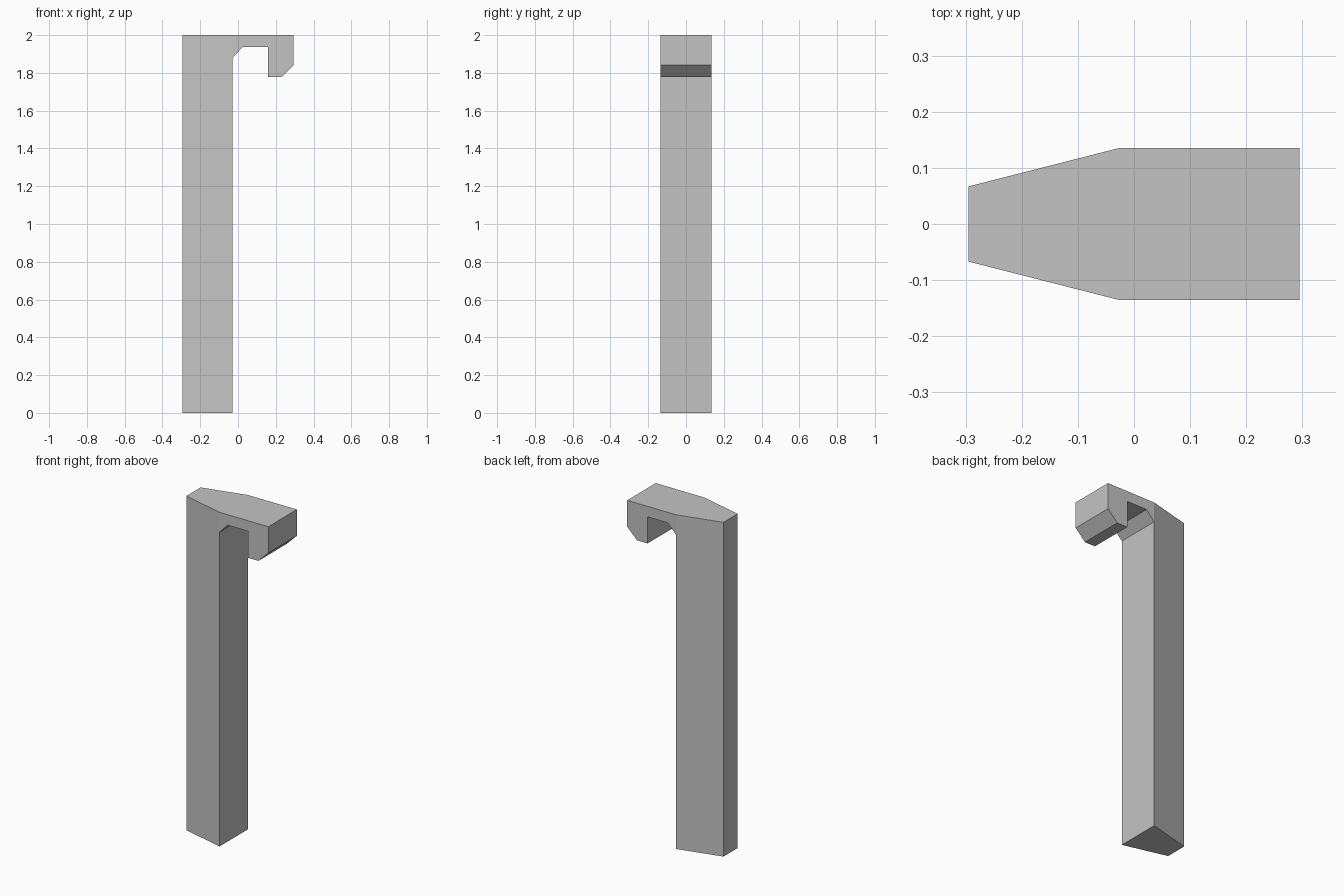
import bpy
import bmesh

cube = bpy.data.objects.get("Cube")
if cube:
    bpy.data.objects.remove(cube, do_unlink=True)

HALF = 0.135       # half depth of the hook and inner side of the post
NARROW = 0.067     # half depth at the outer edge of the post
OUTER, INNER, TIP = -0.295, -0.028, 0.295

# Side profiles (x, z), sharing the edge where the taper begins
post = [(OUTER, 0), (INNER, 0), (INNER, 1.88), (INNER, 2), (OUTER, 2)]
hook = [(INNER, 1.88), (0.025, 1.937), (0.16, 1.937), (0.16, 1.778),
        (0.23, 1.778), (TIP, 1.842), (TIP, 2), (INNER, 2)]
outline = post[:3] + hook[1:] + post[4:]

bm = bmesh.new()


def make_side(sign):
    """Add the tapered post face and flat hook face for one side."""
    verts = {}
    for x, z in outline:
        depth = NARROW if x == OUTER else HALF
        verts[x, z] = bm.verts.new((x, sign * depth, z))
    for profile in (post, hook):
        bm.faces.new([verts[p] for p in profile])
    return verts


front, back = make_side(-1), make_side(1)

# Join the two sides around the outline
for a, b in zip(outline, outline[1:] + outline[:1]):
    bm.faces.new((front[a], back[a], back[b], front[b]))
bmesh.ops.recalc_face_normals(bm, faces=bm.faces)

mesh = bpy.data.meshes.new("hooked_post")
bm.to_mesh(mesh)
bm.free()
hooked_post = bpy.data.objects.new("hooked_post", mesh)
bpy.context.collection.objects.link(hooked_post)

# Plain grey finish
grey = bpy.data.materials.new("light_grey")
grey.use_nodes = True
colour = (0.55, 0.55, 0.55, 1)
grey.diffuse_color = colour
grey.node_tree.nodes["Principled BSDF"].inputs["Base Color"].default_value = colour
mesh.materials.append(grey)
